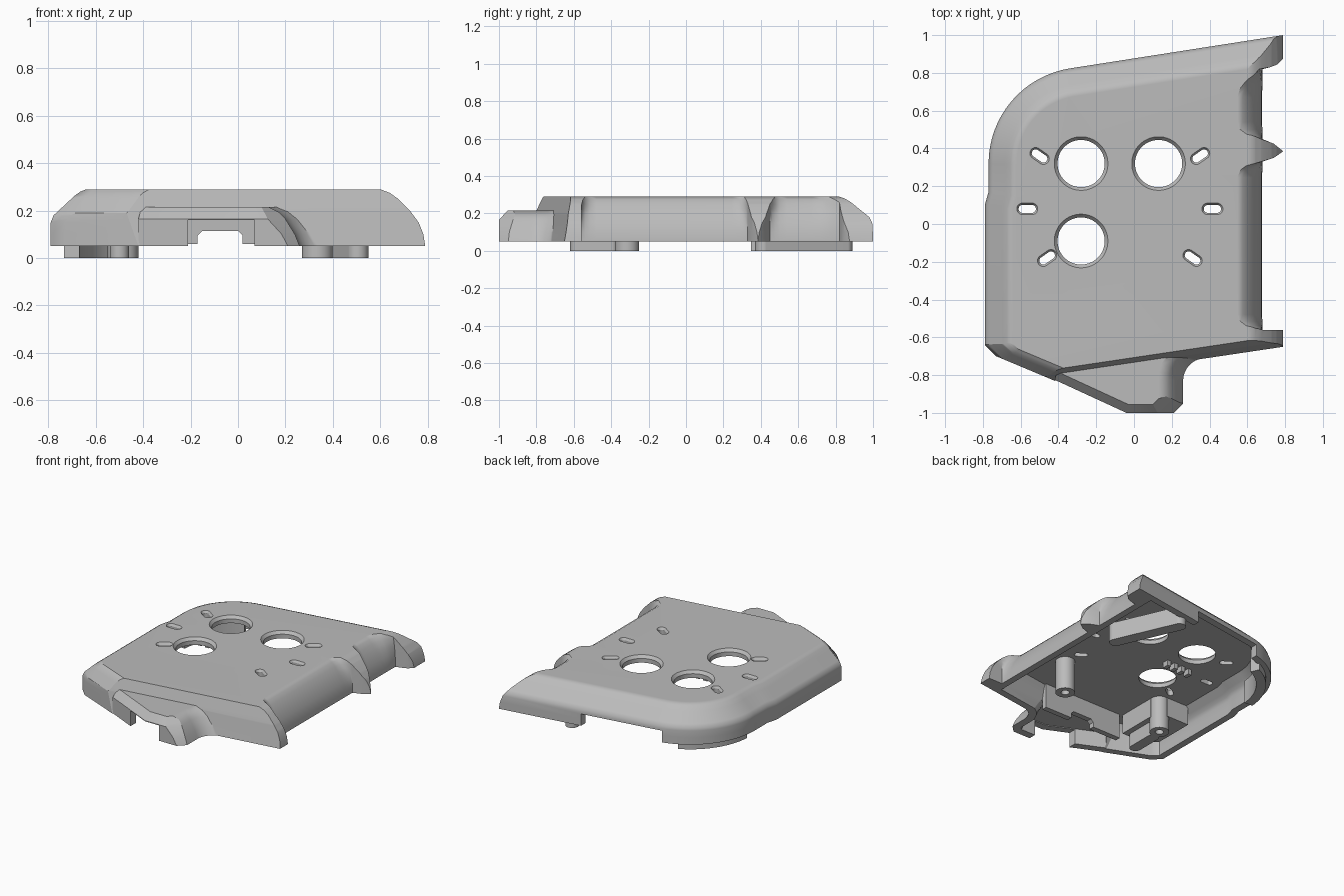
import bpy, bmesh, math
from mathutils import Vector

if "Cube" in bpy.data.objects:
    bpy.data.objects.remove(bpy.data.objects["Cube"])

grey = bpy.data.materials.new("plain_grey")
grey.use_nodes = True
grey.diffuse_color = (0.5, 0.5, 0.5, 1)
grey.node_tree.nodes["Principled BSDF"].inputs["Base Color"].default_value = (0.5, 0.5, 0.5, 1)


def loft(name, rings):
    """Closed solid through rings with equal point counts."""
    bm = bmesh.new()
    loops = [[bm.verts.new(p) for p in ring] for ring in rings]
    n = len(loops[0])
    for low, high in zip(loops, loops[1:]):
        for i in range(n):
            j = (i + 1) % n
            bm.faces.new((low[i], low[j], high[j], high[i]))
    bm.faces.new(loops[0][::-1])
    bm.faces.new(loops[-1])
    bmesh.ops.recalc_face_normals(bm, faces=bm.faces)
    mesh = bpy.data.meshes.new(name)
    bm.to_mesh(mesh)
    bm.free()
    mesh.materials.append(grey)
    obj = bpy.data.objects.new(name, mesh)
    bpy.context.collection.objects.link(obj)
    return obj


def prism(name, pts, z0, z1):
    return loft(name, [[(x, y, z) for x, y in pts] for z in (z0, z1)])


def box(name, x0, x1, y0, y1, z0, z1):
    return prism(name, [(x0, y0), (x1, y0), (x1, y1), (x0, y1)], z0, z1)


def stadium(name, a, b, levels, steps=16):
    """Round-ended bar from a to b; levels are (height, radius)."""
    a, b = Vector(a), Vector(b)
    turn = math.atan2(b.y - a.y, b.x - a.x)
    rings = []
    for z, r in levels:
        ring = []
        for c, start in ((b, -math.pi / 2), (a, math.pi / 2)):
            for k in range(steps):
                t = turn + start + math.pi * (k + 0.5) / steps
                ring.append((c.x + r * math.cos(t), c.y + r * math.sin(t), z))
        rings.append(ring)
    return loft(name, rings)


def boolean(target, tool, op="DIFFERENCE"):
    mod = target.modifiers.new("cut", "BOOLEAN")
    mod.operation, mod.object, mod.solver = op, tool, "EXACT"
    bpy.context.view_layer.objects.active = target
    bpy.ops.object.modifier_apply(modifier=mod.name)
    bpy.data.objects.remove(tool)


# Inward lean of each kind of wall: (height, inset)
PROFILES = {
    "left": [(.05, 0), (.15, 0), (.18, .012), (.262, .10), (.28, .125), (.29, .15)],
    "corner": [(.05, 0), (.15, 0), (.18, .01), (.262, .075), (.29, .11)],
    "diagonal": [(.05, 0), (.19, 0), (.27, .055), (.29, .08)],
    "front": [(.05, 0), (.2, .03), (.29, .06)],
    "right": [(.05, 0), (.1, .008), (.15, .028), (.2, .065), (.25, .115), (.275, .15), (.29, .19)],
    "rim": [(.05, 0), (.165, 0), (.215, .045)],
    "hood": [(.05, 0), (.1, .02), (.165, .06), (.195, .09), (.215, .13)],
    "hood_corner": [(.05, 0), (.1, .018), (.165, .06), (.195, .09), (.215, .11)],
    "plain": [(0, 0), (1, 0)],
}


def inset(kind, z):
    table = PROFILES[kind]
    if z <= table[0][0]:
        return table[0][1]
    for (z0, d0), (z1, d1) in zip(table, table[1:]):
        if z <= z1:
            return d0 + (d1 - d0) * (z - z0) / (z1 - z0)
    return table[-1][1]


def walled(name, outline, heights, extra=0.0):
    """Outline entries are (x, y, wall kind of the edge that starts there)."""
    n = len(outline)
    rings = []
    for z in heights:
        lines = []
        for i in range(n):
            p, q = Vector(outline[i][:2]), Vector(outline[(i + 1) % n][:2])
            d = (q - p).normalized()
            normal = Vector((-d.y, d.x))
            kind = outline[i][2]
            grow = 0 if kind == "plain" else extra
            lines.append((normal, normal.dot(p) + inset(kind, z) + grow))
        ring = []
        for i in range(n):
            (m, c), (k, e) = lines[i - 1], lines[i]
            det = m.x * k.y - m.y * k.x
            ring.append(((c * k.y - e * m.y) / det, (m.x * e - k.x * c) / det, z))
        rings.append(ring)
    return loft(name, rings)


def arc(cx, cy, r, a0, a1, steps):
    return [(cx + r * math.cos(math.radians(a0 + (a1 - a0) * k / steps)),
             cy + r * math.sin(math.radians(a0 + (a1 - a0) * k / steps))) for k in range(steps + 1)]


def body_outline(right):
    lean = (right - .79) * .155
    pts = [(right, -.65 + lean, "right"), (right, 1 + lean, "left")]
    pts += [(x, y, "left") for x, y in arc(-.26, .32, .51, 99, 180, 16)]
    pts += [(-.77, .17, "left"), (-.79, .1, "left"), (-.79, -.64, "corner"),
            (-.73, -.7, "diagonal"), (-.42, -.83, "front")]
    return pts


# Cover shell with its front hood
HEIGHTS = [.05, .1, .15, .165, .18, .19, .2, .225, .25, .262, .275, .28, .29]
cover = walled("cover_shell", body_outline(.79), HEIGHTS)

hood_outline = [(-.42, -.825, "rim"), (-.04, -1, "rim"), (.21, -1, "hood_corner")]
hood_outline += [(.26, -.95, "hood")]
hood_outline += [(x, y, "hood") for x, y in arc(.38, -.83, .12, 180, 98, 8)]
hood_outline[-1] = hood_outline[-1][:2] + ("plain",)
hood_outline += [(.40, -.62, "plain"), (-.36, -.62, "plain")]
boolean(cover, walled("hood", hood_outline, [.05, .1, .135, .165, .18, .195, .215]), "UNION")

# Side scoops: (x, y, how far the point leans inward at the top)
scoops = [
    [(.79, -.56, 0), (.95, -.56, 0), (.95, .45, 0), (.79, .385, 0), (.74, .35, 0),
     (.68, .33, .1), (.68, .322, .35), (.68, .308, .65), (.68, .285, .88), (.68, .245, 1),
     (.68, -.48, 1), (.68, -.515, .88), (.68, -.538, .65), (.68, -.552, .35), (.68, -.56, 0)],
    [(.79, .385, 0), (.95, .32, 0), (.95, .93, 0), (.79, .875, 0), (.76, .845, 0),
     (.72, .83, 0), (.68, .82, .2), (.68, .785, .45), (.68, .75, .7), (.68, .715, .9), (.68, .67, 1),
     (.68, .54, 1), (.68, .5, .88), (.68, .477, .65), (.68, .462, .35), (.68, .45, .1), (.74, .425, 0)],
]
for pts in scoops:
    rings = [[(x - .7 * w * inset("right", z), y, z) for x, y, w in pts]
             for z in (.06, .1, .15, .2, .225, .25, .275, .29, .35)]
    rings.insert(0, [(x, y, 0) for x, y, z in rings[0]])
    boolean(cover, loft("scoop_cutter", rings))

# Hollow inside
boolean(cover, walled("cavity_cutter", body_outline(.68), [0, .05, .1, .15, .18, .2, .24], .05))
boolean(cover, walled("hood_cavity_cutter", hood_outline, [0, .05, .1, .135, .165], .055))

# Cable openings in the front and back walls
boolean(cover, box("front_opening_cutter", -.21, .07, -1.1, -.78, 0, .16))
boolean(cover, box("back_opening_cutter", -.38, .2, .62, 1.1, 0, .135))

# Round holes with chamfered rims
for x, y in ((-.28, .32), (.13, .32), (-.28, -.09)):
    boolean(cover, stadium("hole_cutter", (x, y), (x, y),
                           [(.2, .125), (.27, .125), (.29, .142), (.32, .142)], 24))

# Slots, mirrored about the middle of the hole pattern
MIDDLE = -.075
for side in (-1, 1):
    for dx, y, tilt in ((.425, .36, 35), (.49, .08, 0), (.385, -.18, -35)):
        u = .025 * math.cos(math.radians(tilt)) * side
        v = .025 * math.sin(math.radians(tilt))
        cx = MIDDLE + dx * side
        boolean(cover, stadium("slot_cutter", (cx - u, y - v), (cx + u, y + v),
                               [(.2, .021), (.275, .021), (.29, .031), (.32, .031)], 8))

# Screw bosses
parts = [cover]
for side, label in ((-1, "right"), (1, "left")):
    at = (MIDDLE + .41 * side, -.315)
    boss = stadium("screw_boss_" + label, at, at, [(0, .065), (.26, .065)])
    boolean(boss, stadium("bore_cutter", at, at, [(-.1, .028), (.15, .028)]))
    parts.append(boss)

# Feet, and the block that carries the front right boss
parts.append(stadium("foot_back_left", (.505, .415), (.315, .845), [(0, .045), (.13, .045)]))
parts.append(stadium("foot_front_right", (-.5, -.4), (-.5, -.58), [(0, .04), (.26, .04)]))
curve = arc(-.26, .32, .475, 115, 176, 14) + arc(-.26, .32, .41, 176, 115, 14)
parts.append(prism("foot_back_right", curve, 0, .17))
corner = [(-.68, -.25), (-.68, -.55), (-.6, -.62), (-.42, -.62), (-.42, -.33), (-.5, -.25)]
parts.append(prism("boss_block", corner, .1, .25))

# Inner rib with a cable notch, and small clips under the top
rib = box("front_rib", -.4, .24, -.665, -.625, .06, .25)
notch = [(-.17, 0), (.02, 0), (.02, .095), (0, .115), (-.15, .115), (-.17, .095)]
boolean(rib, loft("notch_cutter", [[(x, y, z) for x, z in notch] for y in (-.8, -.5)]))
parts.append(rib)
for i, x in enumerate((-.37, -.31, -.25, -.19)):
    parts.append(box("clip_%d" % (i + 1), x - .015, x + .015, .09, .14, .2, .25))

# Smooth curved walls, keep sharp edges and flat top
for obj in parts:
    bpy.ops.object.select_all(action="DESELECT")
    obj.select_set(True)
    bpy.context.view_layer.objects.active = obj
    bpy.ops.object.shade_smooth_by_angle(angle=math.radians(30))
    obj.modifiers.new("even_shading", "WEIGHTED_NORMAL").keep_sharp = True
